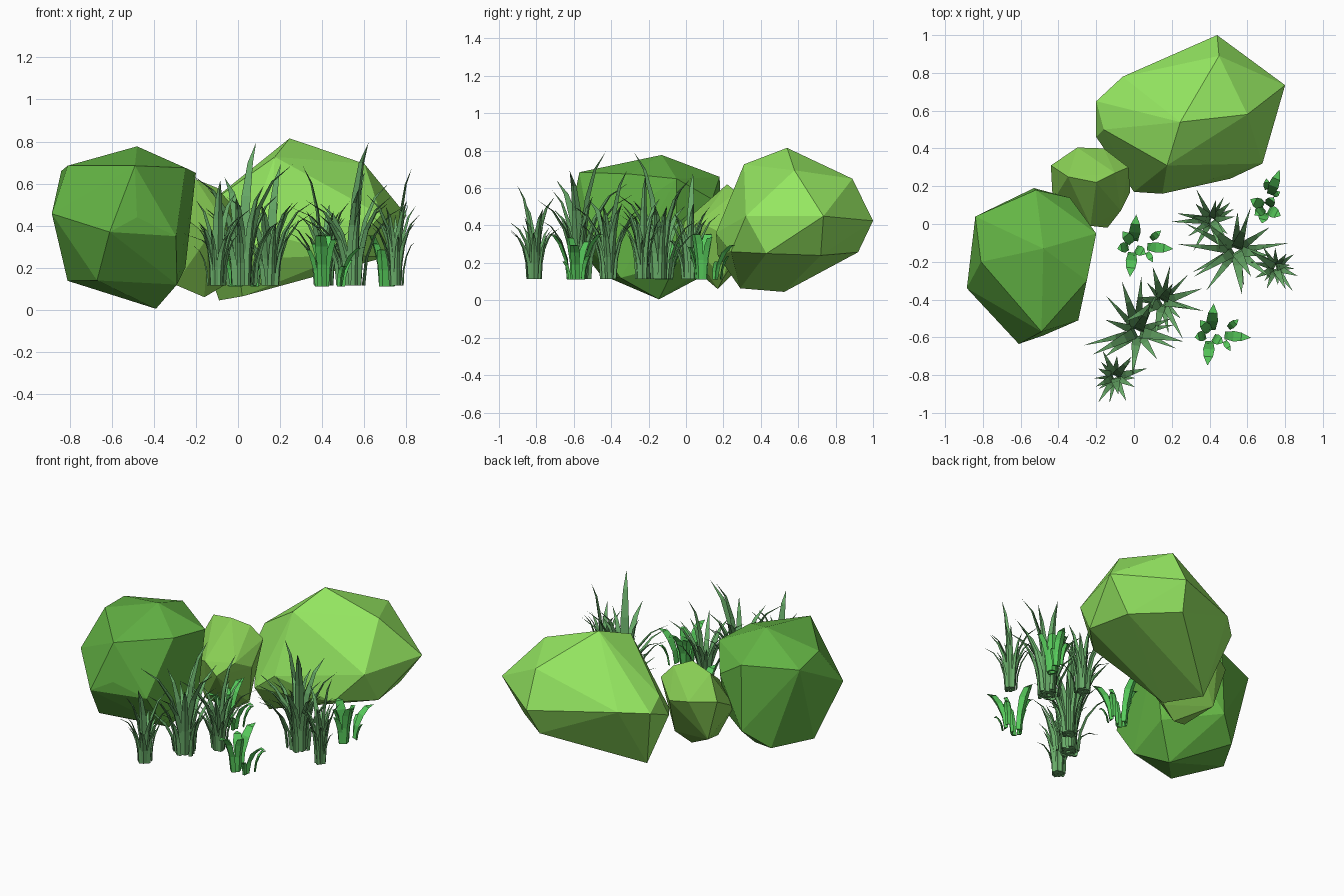
import bpy, bmesh, random
from math import sin, cos, radians, atan2, hypot
from mathutils import Vector

if "Cube" in bpy.data.objects:
    bpy.data.objects.remove(bpy.data.objects["Cube"])

random.seed(7)

def material(name, rgb):
    m = bpy.data.materials.new(name)
    m.diffuse_color = (*rgb, 1)
    m.use_nodes = True
    m.node_tree.nodes["Principled BSDF"].inputs["Base Color"].default_value = m.diffuse_color
    return m

LIGHT = material("light_green", (0.30, 0.80, 0.12))
MID = material("mid_green", (0.25, 0.62, 0.09))
DEEP = material("deep_green", (0.13, 0.47, 0.06))
GRASS = material("grass_green", (0.14, 0.41, 0.14))
LEAF = material("leaf_green", (0.10, 0.62, 0.11))

def finish(bm, name, mat):
    bmesh.ops.recalc_face_normals(bm, faces=bm.faces)
    me = bpy.data.meshes.new(name)
    bm.to_mesh(me)
    bm.free()
    me.materials.append(mat)
    ob = bpy.data.objects.new(name, me)
    bpy.context.collection.objects.link(ob)
    return ob

def faceted_bush(name, pts, mat):
    bm = bmesh.new()
    for p in pts:
        bm.verts.new(p)
    bmesh.ops.convex_hull(bm, input=bm.verts)
    loose = [v for v in bm.verts if not v.link_faces]
    bmesh.ops.delete(bm, geom=loose, context='VERTS')
    return finish(bm, name, mat)

def blade(bm, base, az, reach, height, width, droop=False, steps=4):
    """Tapering three-sided blade that arches outward along az."""
    out, side = Vector((cos(az), sin(az), 0)), Vector((-sin(az), cos(az), 0))
    base, rings = Vector(base), []
    for i in range(steps):
        t = i / steps
        if droop:
            r, z, w = reach * t ** 1.6, height * sin(t * 1.75), width * (0.8, 0.85, 1.1, 0.9)[i]
        else:
            r, z, w = reach * t ** 2, height * sin(t * 1.3) / sin(1.3), width * (1, .9, .75, .45)[i]
        c = base + out * r + Vector((0, 0, z))
        rings.append([bm.verts.new(c + side * w / 2), bm.verts.new(c - side * w / 2),
                      bm.verts.new(c + out * w * 0.35)])
    tip_z = height * sin(1.75) if droop else height
    tip = bm.verts.new(base + out * reach + Vector((0, 0, tip_z)))
    bm.faces.new(rings[0])
    for a, b in zip(rings, rings[1:]):
        for k in range(3):
            n = (k + 1) % 3
            bm.faces.new((a[k], a[n], b[n], b[k]))
    for k in range(3):
        bm.faces.new((rings[-1][k], rings[-1][(k + 1) % 3], tip))

# Faceted bushes
faceted_bush("large_bush", [
    (.245, .54, .815), (.45, .89, .65), (.44, 1.0, .425), (.80, .735, .45), (.60, .58, .695),
    (.175, .31, .727), (.68, .32, .45), (-.16, .50, .49), (-.20, .65, .44), (-.20, .46, .36),
    (-.06, .78, .46), (.15, .16, .36), (0, .17, .24), (.51, .24, .26), (.40, .92, .257),
    (.70, .43, .25), (-.09, .525, .045), (.02, .29, .064), (.65, .72, .24)], LIGHT)
faceted_bush("left_bush", [
    (-.48, -.13, .777), (-.81, -.20, .685), (-.49, -.57, .685), (-.25, -.30, .675),
    (-.20, -.05, .65), (-.34, .14, .54), (-.84, .04, .66), (-.52, .18, .66), (-.53, .19, .24),
    (-.885, -.34, .457), (-.48, -.59, .44), (-.61, -.635, .37), (-.295, -.51, .35),
    (-.67, -.46, .14), (-.29, -.35, .12), (-.25, -.05, .20), (-.81, -.15, .138),
    (-.39, -.145, .005), (-.67, .09, .13)], DEEP)
faceted_bush("small_bush", [
    (-.44, .31, .45), (-.30, .405, .45), (-.16, .40, .42), (-.03, .30, .50), (-.02, .17, .37),
    (-.14, -.02, .35), (-.23, -.01, .42), (-.43, .12, .35), (-.20, .22, .62), (-.35, .25, .59),
    (-.10, .27, .58), (-.07, .07, .42), (-.16, .17, .06), (-.30, .10, .12), (-.06, .20, .12),
    (-.36, .29, .18)], MID)

# Grass tufts: x, y, spread, height, direction of the tallest blade
tufts = [(.54, -.14, .31, .68, -60), (.02, -.57, .30, .68, 65), (.41, .02, .20, .57, 170),
         (.15, -.41, .21, .58, 60), (.75, -.23, .15, .56, 10), (-.10, -.81, .18, .50, 280)]
for n, (x, y, spread, h, lean) in enumerate(tufts):
    bm = bmesh.new()
    w = 0.03 + spread * 0.11
    for i in range(16):
        f = i / 15
        az = radians(lean) + i * 2.4 + (random.uniform(-.2, .2) if i else 0)
        ring = spread * (0.02 + 0.20 * f)
        k = random.uniform(.62, .92) * (1 - 0.45 * f) if i else 1
        reach = spread * (random.uniform(.5, 1.15) * (1 - .3 * f) if i else .5)
        blade(bm, (x + cos(az) * ring, y + sin(az) * ring, .115), az, reach, h * k,
              w * random.uniform(.8, 1.1) * (1.1 - .55 * f))
    finish(bm, f"grass_tuft_{n + 1}", GRASS)

# Broad-leaf plants: x, y, turn, squash; leaf: offset, direction, reach, height, width
leaves = [(.00, .03, 85, .14, .25, .055), (-.01, -.03, 265, .13, .25, .055),
          (-.03, .00, 190, .06, .18, .05), (.01, -.01, 330, .06, .23, .05),
          (-.01, .02, 130, .08, .21, .05), (.07, .00, 355, .14, .19, .05),
          (.09, .04, 40, .07, .13, .035), (.07, -.03, 300, .06, .10, .03)]
for n, (x, y, turn, sq) in enumerate([(0, -.12, 0, 1), (.41, -.59, 0, 1), (.70, .09, 72, .55)]):
    bm = bmesh.new()
    a = radians(turn)
    for ox, oy, d, reach, h, w in leaves:
        oy *= sq
        p = (x + ox * cos(a) - oy * sin(a), y + ox * sin(a) + oy * cos(a), .11)
        dx, dy = cos(radians(d)), sq * sin(radians(d))
        blade(bm, p, a + atan2(dy, dx), reach * hypot(dx, dy), h, w, droop=True)
    finish(bm, f"leafy_plant_{n + 1}", LEAF)
